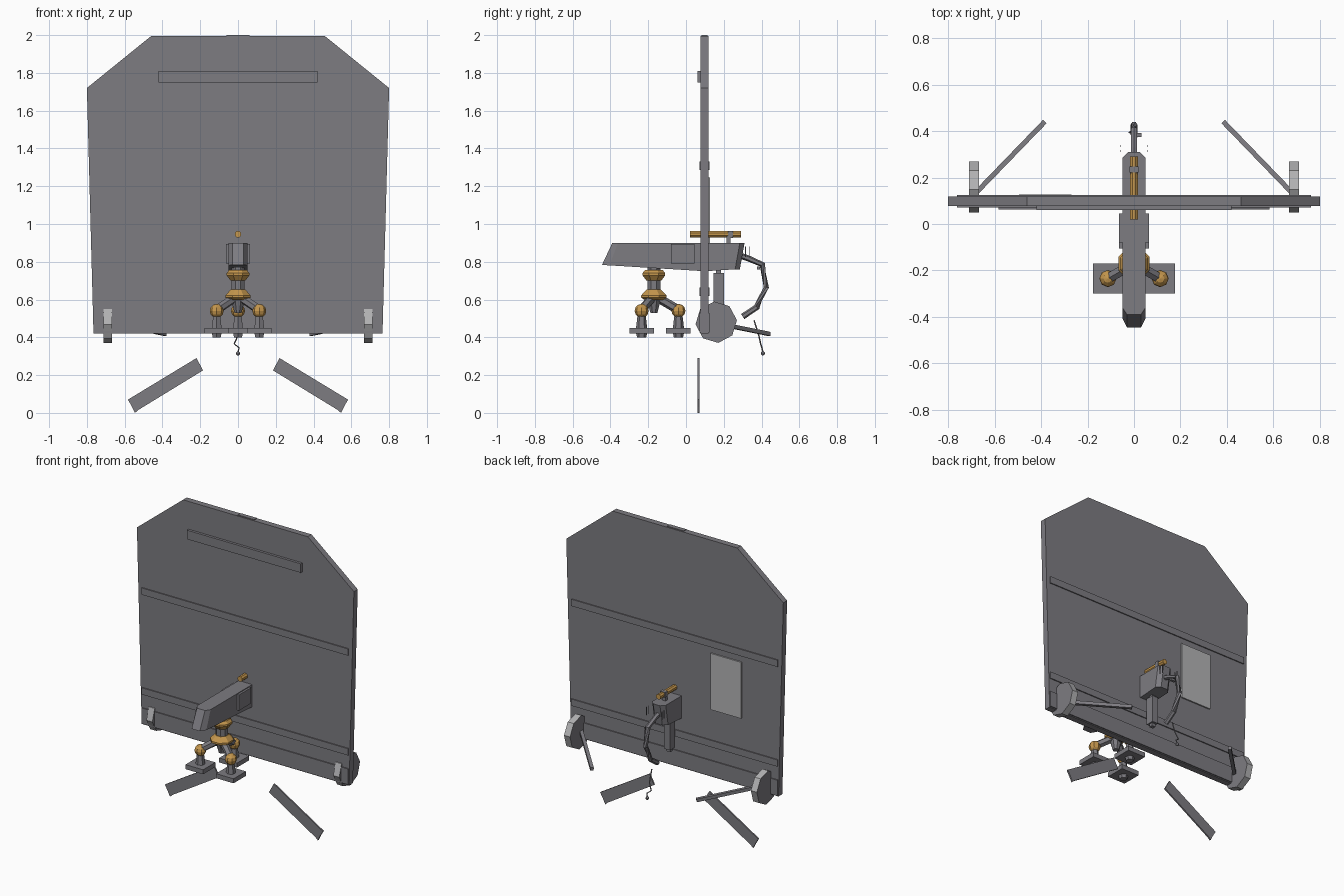
import bpy, bmesh, math
from mathutils import Vector

if "Cube" in bpy.data.objects:
    bpy.data.objects.remove(bpy.data.objects["Cube"])


def mat(name, rgb):
    m = bpy.data.materials.new(name)
    m.diffuse_color = (*rgb, 1)
    m.use_nodes = True
    m.node_tree.nodes["Principled BSDF"].inputs["Base Color"].default_value = m.diffuse_color
    return m


GREY = mat("gunmetal grey", (0.205, 0.2, 0.22))
LIGHT = mat("light grey", (0.45, 0.45, 0.46))
GOLD = mat("brass", (0.56, 0.31, 0.075))


def finish(name, bm, *mats):
    bmesh.ops.recalc_face_normals(bm, faces=bm.faces[:])
    me = bpy.data.meshes.new(name)
    bm.to_mesh(me)
    bm.free()
    for m in mats:
        me.materials.append(m)
    ob = bpy.data.objects.new(name, me)
    bpy.context.collection.objects.link(ob)
    return ob


def loft(name, rings, *mats):
    """Skin closed rings of points and cap both ends."""
    bm = bmesh.new()
    vs = [[bm.verts.new(p) for p in r] for r in rings]
    n = len(vs[0])
    for a, b in zip(vs, vs[1:]):
        for i in range(n):
            bm.faces.new((a[i], a[(i + 1) % n], b[(i + 1) % n], b[i]))
    bm.faces.new(vs[0])
    bm.faces.new(vs[-1])
    return finish(name, bm, *mats)


def box(name, x0, x1, y0, y1, z0, z1, m=GREY):
    return loft(name, [[(x0, y0, z), (x1, y0, z), (x1, y1, z), (x0, y1, z)] for z in (z0, z1)], m)


def prism(name, pts, y0, y1, m=GREY):
    """Extrude an x-z outline along y."""
    return loft(name, [[(x, y, z) for x, z in pts] for y in (y0, y1)], m)


def turned(name, cx, cy, prof, n, m):
    """Lathe (radius, z) steps about a vertical axis."""
    return loft(name, [[(cx + r * math.cos(math.tau * (i + .5) / n),
                         cy + r * math.sin(math.tau * (i + .5) / n), z)
                        for i in range(n)] for r, z in prof], m)


def pipe(name, pts, r, n=6, m=GREY):
    """Sweep a round section along a path."""
    pts = [Vector(p) for p in pts]
    rings = []
    for i, p in enumerate(pts):
        d = (pts[min(i + 1, len(pts) - 1)] - pts[max(i - 1, 0)]).normalized()
        u = d.cross(Vector((0, 0, 1)) if abs(d.z) < .9 else Vector((1, 0, 0))).normalized()
        v = d.cross(u)
        rings.append([p + r * (u * math.cos(math.tau * (k + .5) / n) + v * math.sin(math.tau * (k + .5) / n))
                      for k in range(n)])
    return loft(name, rings, m)


def ball(name, c, r, m, seg=8):
    bm = bmesh.new()
    bmesh.ops.create_uvsphere(bm, u_segments=seg, v_segments=6, radius=r)
    bmesh.ops.translate(bm, verts=bm.verts[:], vec=c)
    return finish(name, bm, m)


# Shield plate, raised bands and attached plates
prism("shield", [(-.765, .42), (.765, .42), (.80, 1.72), (.46, 1.995), (-.46, 1.995), (-.80, 1.72)], .078, .118)
for z0, z1 in ((1.285, 1.33), (.62, .665), (.425, .53)):
    box("shield_band", -.762, .762, .071, .125, z0, z1)
box("vision_slot_cover", -.42, .42, .061, .08, 1.75, 1.81)
box("top_lip", -.06, .06, .083, .113, 1.985, 2.0)
box("rear_panel", -.495, -.27, .116, .127, .87, 1.245, LIGHT)

# Gun body with chamfered ends: half width, top y, top z, bottom y, bottom z
body = [(.03, -.39, .90, -.445, .783), (.05, -.36, .90, -.405, .781), (.05, .1, .90, .1, .75),
        (.05, .285, .90, .26, .76), (.025, .31, .90, .285, .76)]
loft("gun_body", [[(-w, ty, tz), (w, ty, tz), (w, by, bz), (-w, by, bz)]
                  for w, ty, tz, by, bz in body], GREY)
box("gun_side_plates", -.064, .064, -.08, .045, .79, .895)

# Sight tube and its mount
pipe("sight_tube", [(0, .02, .945), (0, .035, .945), (0, .275, .945), (0, .29, .945)], .018, 8, GOLD)
box("sight_mount", -.014, .014, .215, .235, .89, .955)
box("sight_clamp", -.019, .019, .222, .248, .927, .963)

# Pivot head on the stand
HY = -.17
turned("pivot_collar_upper", 0, HY, [(.05, .757), (.065, .74), (.065, .728), (.042, .70)], 8, GOLD)
turned("pivot_neck", 0, HY, [(.038, .77), (.038, .63)], 8, GREY)
turned("pivot_collar_lower", 0, HY, [(.042, .652), (.073, .622), (.073, .61), (.05, .597)], 8, GOLD)
turned("pivot_base", 0, HY, [(.04, .60), (.02, .53)], 8, GREY)

# Three legs with ball knees and square feet
for a in (90, 210, 330):
    lx = .13 * math.cos(math.radians(a))
    ly = HY + .13 * math.sin(math.radians(a))
    pipe("stand_leg", [(lx * .15, HY + (ly - HY) * .15, .61), (lx, ly, .545)], .024)
    ball("stand_knee", (lx, ly, .54), .037, GOLD)
    turned("stand_ankle", lx, ly, [(.02, .53), (.03, .445)], 6, GREY)
    box("stand_foot", lx - .065, lx + .065, ly - .065, ly + .065, .42, .45)
    turned("foot_spike", lx, ly, [(.03, .425), (.024, .398)], 6, GREY)

# Rear grip, trigger post and small fittings
pipe("rear_grip", [(0, .28, .835), (0, .325, .82), (0, .405, .785), (0, .425, .665), (0, .375, .56), (0, .30, .51)], .016)
box("trigger_post", -.022, .022, .145, .20, .56, .74)
box("trigger_post_core", -.014, .014, .16, .185, .54, .77)
box("grip_knob", 0, .032, .375, .392, .76, .775)
for s in (-1, 1):
    for y in (.315, .335):
        box("rear_pin", s * .058 - .002, s * .058 + .002, y - .002, y + .002, .825, .88)

# Pull cord
pipe("pull_cord", [(0, .36, .49), (0, .385, .41), (-.02, .395, .365), (.006, .402, .345), (0, .407, .32)], .004, 5)
ball("cord_bead", (0, .407, .315), .011, GREY)

# Wheels, trail legs and hanging flaps on both sides
for s in (-1, 1):
    rim = [(.16 + .11 * math.cos(math.tau * i / 8 + .1), .48 + .11 * math.sin(math.tau * i / 8 + .1)) for i in range(8)]
    wheel = loft("wheel", [[(s * x, y, z) for y, z in rim] for x in (.667, .711)], GREY, LIGHT)
    for p in wheel.data.polygons:
        p.material_index = 0 if abs(p.normal.x) > .5 else 1
    pipe("trail_leg", [(s * .68, .135, .48), (s * .385, .44, .418)], .015, 4)
    prism("lower_flap", [(s * x, z) for x, z in ((.22, .29), (.185, .225), (.545, .005), (.583, .07))], .062, .072)
    prism("flap_corner", [(s * x, z) for x, z in ((.53, .014), (.545, 0), (.56, .03))], .062, .072)
